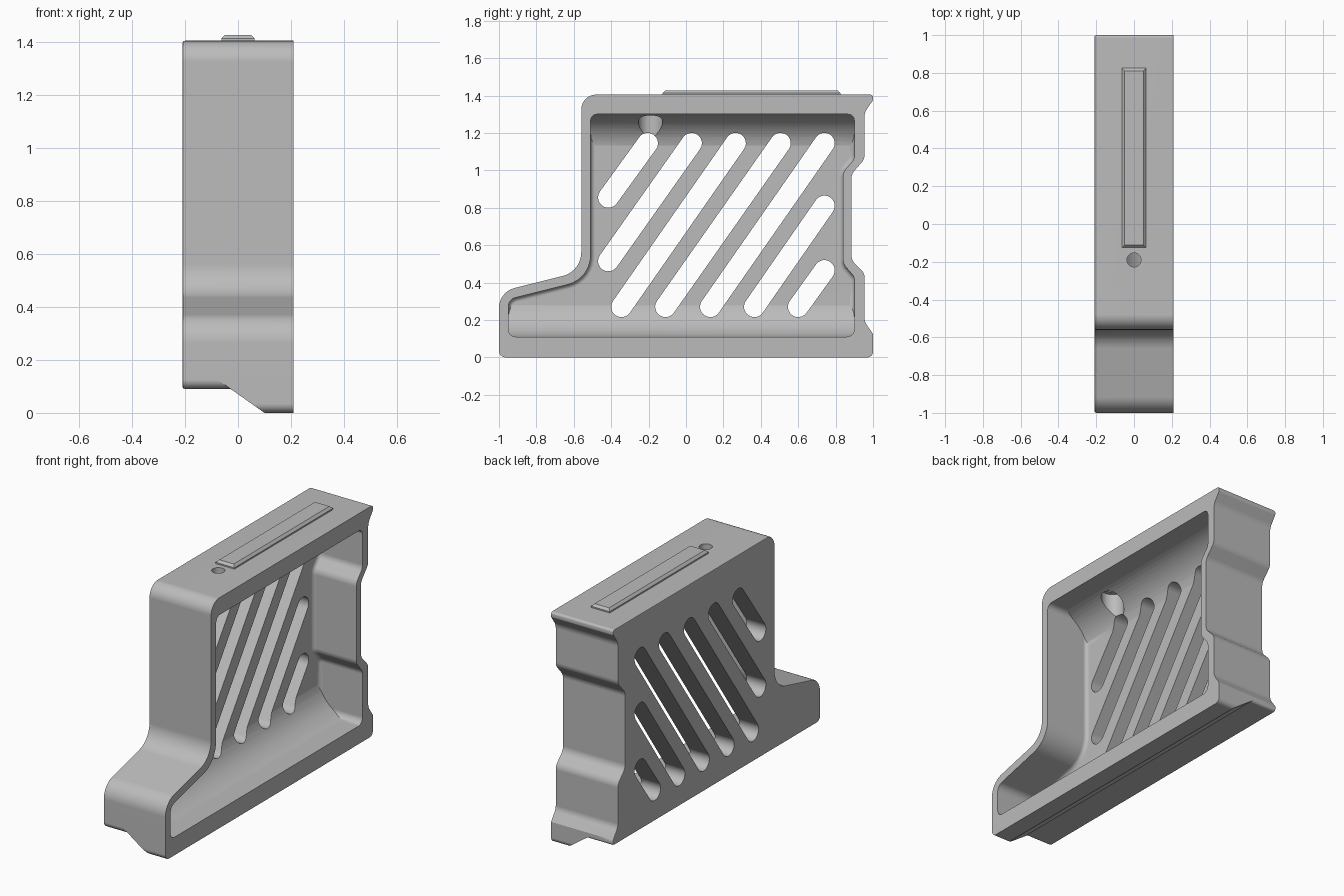
import bpy, bmesh, math
from mathutils import Vector

cube = bpy.data.objects.get("Cube")
if cube:
    bpy.data.objects.remove(cube, do_unlink=True)

grey = bpy.data.materials.new("plain_grey")
grey.use_nodes = True
COLOUR = (0.5, 0.5, 0.5, 1)
grey.diffuse_color = COLOUR
grey.node_tree.nodes["Principled BSDF"].inputs["Base Color"].default_value = COLOUR


def rounded(corners, seg=8):
    """Outline with a fillet of the given radius at each (a, b, radius) corner."""
    out = []
    n = len(corners)
    for i, (a, b, r) in enumerate(corners):
        p = Vector((a, b))
        if r == 0:
            out.append(p)
            continue
        v1 = (Vector(corners[i - 1][:2]) - p).normalized()
        v2 = (Vector(corners[(i + 1) % n][:2]) - p).normalized()
        half = v1.angle(v2) / 2
        centre = p + (v1 + v2).normalized() * (r / math.sin(half))
        s = p + v1 * (r / math.tan(half)) - centre
        e = p + v2 * (r / math.tan(half)) - centre
        start = math.atan2(s.y, s.x)
        sweep = math.atan2(e.y, e.x) - start
        sweep = (sweep + math.pi) % math.tau - math.pi
        for k in range(seg + 1):
            t = start + sweep * k / seg
            out.append(centre + Vector((math.cos(t), math.sin(t))) * r)
    return out


def make_object(name, bm):
    bmesh.ops.recalc_face_normals(bm, faces=bm.faces)
    mesh = bpy.data.meshes.new(name)
    bm.to_mesh(mesh)
    bm.free()
    mesh.materials.append(grey)
    ob = bpy.data.objects.new(name, mesh)
    bpy.context.scene.collection.objects.link(ob)
    return ob


def prism(name, outline, lo, hi, axis="X", edge_test=None, width=0, seg=1):
    """Extrude an outline along X or Y, bevelling edges whose ends pass the test."""
    bm = bmesh.new()

    def place(p, t):
        return (t, p[0], p[1]) if axis == "X" else (p[0], t, p[1])

    a = [bm.verts.new(place(p, lo)) for p in outline]
    b = [bm.verts.new(place(p, hi)) for p in outline]
    bm.faces.new(a)
    bm.faces.new(b)
    for i in range(len(a)):
        bm.faces.new((a[i - 1], a[i], b[i], b[i - 1]))
    bmesh.ops.recalc_face_normals(bm, faces=bm.faces)
    if edge_test:
        edges = [e for e in bm.edges if all(edge_test(v.co) for v in e.verts)]
        bmesh.ops.bevel(bm, geom=edges, offset=width, segments=seg, profile=0.5,
                        affect="EDGES", clamp_overlap=False)
    return make_object(name, bm)


def cylinder(name, x, y, radius, z0, z1):
    bm = bmesh.new()
    bmesh.ops.create_cone(bm, cap_ends=True, segments=32, radius1=radius,
                          radius2=radius, depth=z1 - z0)
    bmesh.ops.translate(bm, verts=bm.verts, vec=(x, y, (z0 + z1) / 2))
    return make_object(name, bm)


def combine(target, other, operation):
    """Apply a boolean and discard the helper."""
    other.hide_render = True
    mod = target.modifiers.new("cut", "BOOLEAN")
    mod.object, mod.operation, mod.solver = other, operation, "EXACT"
    bpy.context.view_layer.update()
    graph = bpy.context.evaluated_depsgraph_get()
    mesh = bpy.data.meshes.new_from_object(target.evaluated_get(graph))
    target.modifiers.clear()
    target.data = mesh
    bpy.data.objects.remove(other, do_unlink=True)


X = 0.21

# Housing: stepped nose at the front, recessed grip and lips at the back
shell = rounded([
    (-1, 0.09, 0.035), (1, 0.09, 0.015), (1, 0.125, 0), (0.955, 0.19, 0.06),
    (0.955, 0.45, 0.06), (0.885, 0.52, 0.06), (0.885, 0.98, 0.06),
    (0.955, 1.06, 0.06), (0.955, 1.31, 0.07), (1, 1.375, 0.018),
    (1, 1.405, 0.015), (-0.56, 1.405, 0.08), (-0.56, 0.46, 0.13),
    (-1, 0.35, 0.11)])
housing = prism("housing", shell, -X, X, edge_test=lambda c: c.x < -X + 1e-4,
                width=0.01, seg=2)

# Base rail under the open side, with a sloped inner flank
rail = prism("base_rail", rounded([(-1, 0, 0.035), (1, 0, 0.03),
                                   (1, 0.125, 0), (-1, 0.125, 0)]), -X, X)
flank = [(0.1, -0.1), (0.3, -0.1), (0.3, 0.3), (-0.325, 0.3), (0.1, 0)]
combine(rail, prism("flank_cutter", flank, -1.2, 1.2, "Y"), "INTERSECT")
combine(housing, rail, "UNION")

# Open cavity with broad fillets along its top and bottom
FLOOR = -0.08
pocket = rounded([
    (-0.95, 0.11, 0.04), (0.9, 0.11, 0.04), (0.9, 0.43, 0.05),
    (0.84, 0.5, 0.06), (0.84, 0.99, 0.06), (0.9, 1.06, 0.05),
    (0.9, 1.3, 0.035), (-0.51, 1.3, 0.035), (-0.51, 0.42, 0.16),
    (-0.95, 0.31, 0.05)])
cavity = prism("cavity_cutter", pocket, FLOOR, 0.3,
               edge_test=lambda c: c.x < FLOOR + 1e-4, width=0.025, seg=3)
trough = rounded([(FLOOR - 0.005, 0.105, 0.22), (0.4, 0.105, 0),
                  (0.4, 1.305, 0), (FLOOR - 0.005, 1.305, 0.22)], seg=14)
combine(cavity, prism("trough_cutter", trough, -1.2, 1.2, "Y"), "INTERSECT")
combine(housing, cavity, "DIFFERENCE")

# Slanted vent slots through the panel
SLOT_R = 0.055
SLOTS = [(-0.415, 0.855, -0.205, 1.145), (-0.415, 0.515, 0.03, 1.145),
         (-0.345, 0.27, 0.265, 1.145), (-0.11, 0.27, 0.505, 1.145),
         (0.13, 0.27, 0.74, 1.145), (0.365, 0.27, 0.74, 0.81),
         (0.6, 0.27, 0.74, 0.465)]
for y0, z0, y1, z1 in SLOTS:
    lean = math.atan2(z1 - z0, y1 - y0)
    outline = []
    for y, z, turn in ((y0, z0, math.pi / 2), (y1, z1, -math.pi / 2)):
        for k in range(13):
            t = lean + turn + math.pi * k / 12
            outline.append((y + SLOT_R * math.cos(t), z + SLOT_R * math.sin(t)))
    combine(housing, prism("slot_cutter", outline, -0.3, 0.15), "DIFFERENCE")

# Counterbored screw hole in the top
combine(housing, cylinder("counterbore_cutter", 0, -0.19, 0.065, 0.95, 1.34), "DIFFERENCE")
combine(housing, cylinder("hole_cutter", 0, -0.19, 0.037, 1.2, 1.5), "DIFFERENCE")

# Chamfered rib on the top
TOP = 1.427
rib_side = [(-0.125, 1.38), (0.825, 1.38), (0.825, TOP), (-0.125, TOP)]
rib = prism("top_rib", rib_side, -0.063, 0.063,
            edge_test=lambda c: c.z > TOP - 1e-4, width=0.014)

# Smooth the fillets and keep the crisp edges
bpy.ops.object.select_all(action="DESELECT")
housing.select_set(True)
bpy.context.view_layer.objects.active = housing
bpy.ops.object.shade_smooth_by_angle(angle=math.radians(32))
weighted = housing.modifiers.new("even_normals", "WEIGHTED_NORMAL")
weighted.keep_sharp = True
